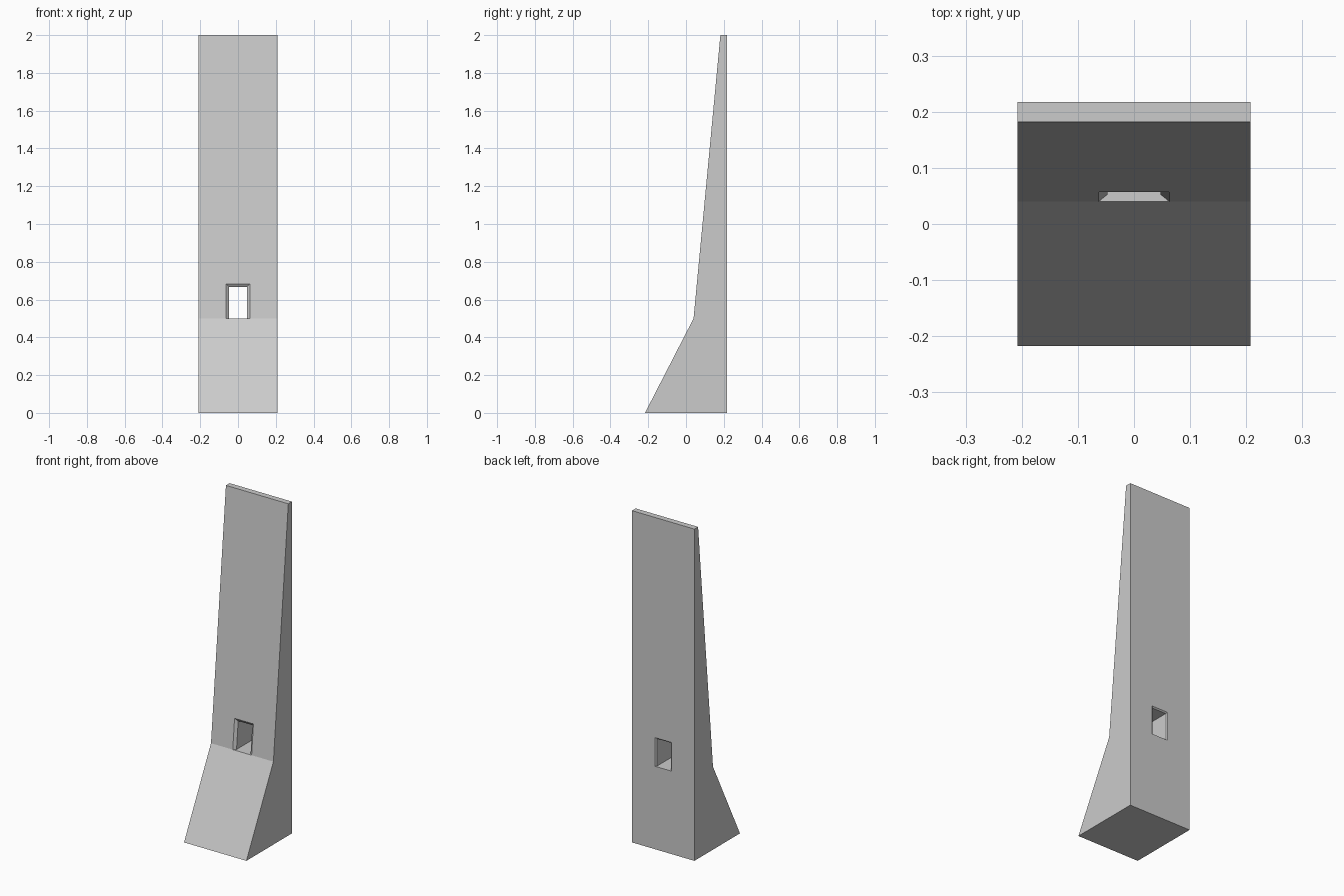
import bpy
import bmesh

if "Cube" in bpy.data.objects:
    bpy.data.objects.remove(bpy.data.objects["Cube"])

HALF_W = 0.208          # half width of the wall
SILL = 0.5              # height of the crease and the window sill
SLOPE = 0.142 / 1.5     # lean of the upper front face

stone = bpy.data.materials.new("light grey stone")
stone.diffuse_color = (0.6, 0.6, 0.6, 1)
stone.use_nodes = True
stone.node_tree.nodes["Principled BSDF"].inputs["Base Color"].default_value = stone.diffuse_color


def loft(name, rings):
    """Skin a closed solid through a row of matching rings."""
    bm = bmesh.new()
    loops = [[bm.verts.new(p) for p in ring] for ring in rings]
    n = len(loops[0])
    for a, b in zip(loops, loops[1:]):
        for i in range(n):
            j = (i + 1) % n
            bm.faces.new((a[i], a[j], b[j], b[i]))
    bm.faces.new(loops[0])
    bm.faces.new(loops[-1])
    bmesh.ops.recalc_face_normals(bm, faces=bm.faces[:])
    mesh = bpy.data.meshes.new(name)
    bm.to_mesh(mesh)
    bm.free()
    mesh.materials.append(stone)
    obj = bpy.data.objects.new(name, mesh)
    bpy.context.collection.objects.link(obj)
    return obj


# Tapering wall: side profile (y, z) with a battered foot
profile = [(-0.217, 0), (0.04, SILL), (0.182, 2), (0.217, 2), (0.217, 0)]
wall = loft("wall", [[(x, y, z) for y, z in profile] for x in (-HALF_W, HALF_W)])


# Window: flat sill, splayed jambs and lintel towards both faces
def opening(y, half, top, lean):
    y_top = y + lean * (top - SILL)
    return [(-half, y, SILL), (half, y, SILL), (half, y_top, top), (-half, y_top, top)]


cutter = loft("window_cutter", [
    opening(0.027, 0.079, 0.698, SLOPE),
    opening(0.053, 0.047, 0.666, SLOPE),
    opening(0.210, 0.047, 0.666, 0),
    opening(0.224, 0.061, 0.680, 0),
])
cut = wall.modifiers.new("window", 'BOOLEAN')
cut.operation = 'DIFFERENCE'
cut.solver = 'EXACT'
cut.object = cutter

# Bake the opening into the wall and drop the cutter
bpy.context.view_layer.objects.active = wall
wall.select_set(True)
bpy.ops.object.modifier_apply(modifier=cut.name)
bpy.data.objects.remove(cutter, do_unlink=True)
